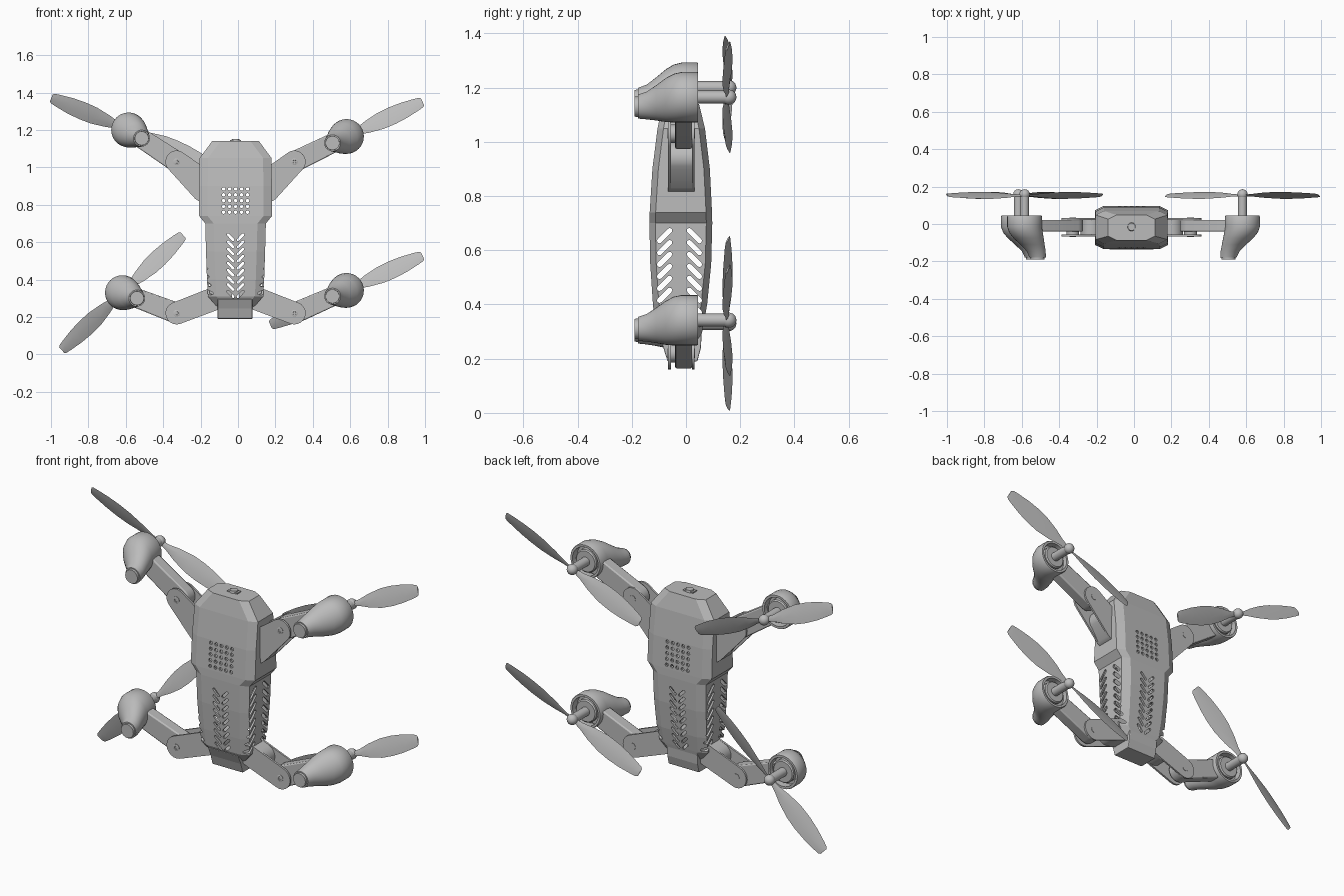
import bpy, bmesh, math
from mathutils import Vector

cube = bpy.data.objects.get("Cube")
if cube:
    bpy.data.objects.remove(cube, do_unlink=True)

grey = bpy.data.materials.new("plain_grey")
grey.use_nodes = True
grey.diffuse_color = (0.5, 0.5, 0.5, 1)
grey.node_tree.nodes["Principled BSDF"].inputs["Base Color"].default_value = (0.5, 0.5, 0.5, 1)

CX = -0.013  # centre line of the body


def make(name, bm, smooth=30, bevel=0):
    """Turn a bmesh into a shaded object."""
    bmesh.ops.recalc_face_normals(bm, faces=bm.faces)
    mesh = bpy.data.meshes.new(name)
    bm.to_mesh(mesh)
    bm.free()
    mesh.materials.append(grey)
    ob = bpy.data.objects.new(name, mesh)
    bpy.context.collection.objects.link(ob)
    if bevel:
        mod = ob.modifiers.new("bevel", "BEVEL")
        mod.width, mod.segments, mod.limit_method = bevel, 2, "ANGLE"
    bpy.ops.object.select_all(action="DESELECT")
    ob.select_set(True)
    bpy.context.view_layer.objects.active = ob
    if smooth:
        bpy.ops.object.shade_smooth_by_angle(angle=math.radians(smooth))
    return ob


def loft(bm, rings, cap_start=True, cap_end=True):
    rows = [[bm.verts.new(p) for p in ring] for ring in rings]
    n = len(rows[0])
    for a, b in zip(rows, rows[1:]):
        for i in range(n):
            bm.faces.new((a[i], a[(i + 1) % n], b[(i + 1) % n], b[i]))
    if cap_start:
        bm.faces.new(rows[0][::-1])
    if cap_end:
        bm.faces.new(rows[-1])


def prism(bm, outline, d0, d1, axis="y"):
    """Extrude a flat outline along y or x."""
    place = (lambda u, v, d: (u, d, v)) if axis == "y" else (lambda u, v, d: (d, u, v))
    loft(bm, [[place(u, v, d) for u, v in outline] for d in (d0, d1)])


def capsule(p, q, rp, rq, steps=10):
    """Outline with a round end at p and at q."""
    a = math.atan2(q[1] - p[1], q[0] - p[0])
    pts = []
    for c, r, start in ((p, rp, a + math.pi / 2), (q, rq, a - math.pi / 2)):
        for i in range(steps + 1):
            t = start + math.pi * i / steps
            pts.append((c[0] + r * math.cos(t), c[1] + r * math.sin(t)))
    return pts


def circle(x, y, z, r, n=32):
    return [(x + r * math.cos(math.tau * i / n), y, z + r * math.sin(math.tau * i / n))
            for i in range(n)]


def turned(bm, x, z, profile):
    """Stack of circles along y from (y, radius) pairs."""
    loft(bm, [circle(x, y, z, r) for y, r in profile])


# Hollow body: chamfered sections of (height, half width, front, back)
bm = bmesh.new()
sections = [(0.255, 0.10, -0.085, 0.05), (0.31, 0.148, -0.112, 0.062),
            (0.40, 0.153, -0.122, 0.078), (0.55, 0.158, -0.132, 0.093),
            (0.70, 0.162, -0.135, 0.097), (0.74, 0.195, -0.134, 0.096),
            (0.90, 0.194, -0.124, 0.088), (1.05, 0.192, -0.105, 0.07),
            (1.14, 0.125, -0.087, 0.048)]
rings = []
for z, w, f, b in sections:
    c, e = 0.045, 0.022
    half = [(w - c, f), (w, f + e), (w, b - e), (w - c, b)]
    rings.append([(CX + x, y, z) for x, y in half] + [(CX - x, y, z) for x, y in half[::-1]])
loft(bm, rings)
body = make("body_shell", bm, 0)
solid = body.modifiers.new("wall", "SOLIDIFY")
solid.thickness, solid.offset = 0.012, -1

# Vent cutters: speaker grid and V slots front to back, slanted slots side to side
front_cut, side_cut = bmesh.new(), bmesh.new()
for i in range(5):
    for j in range(5):
        p = (CX + (i - 2) * 0.032, 0.76 + j * 0.031)
        prism(front_cut, capsule(p, (p[0] + 0.0001, p[1]), 0.0095, 0.0095, 4), -0.3, 0.3)
for k in range(9):
    z = 0.32 + k * 0.038
    for s in (-1, 1):
        prism(front_cut, capsule((CX + s * 0.013, z - 0.012), (CX + s * 0.04, z + 0.016),
                                 0.007, 0.007, 4), -0.3, 0.3)
for k in range(8):
    z = 0.345 + k * 0.044
    for s in (-1, 1):
        prism(side_cut, capsule((-0.024 + s * 0.036, z + 0.02), (-0.024 + s * 0.074, z - 0.018),
                                0.0095, 0.0095, 4), -0.5, 0.5, "x")
cutters = [make("front_vent_cutter", front_cut, 0), make("side_vent_cutter", side_cut, 0)]
for cutter in cutters:
    cutter.hide_render = True
    mod = body.modifiers.new("vents", "BOOLEAN")
    mod.object, mod.operation, mod.solver = cutter, "DIFFERENCE", "EXACT"
bpy.context.view_layer.update()
body.data = bpy.data.meshes.new_from_object(
    body.evaluated_get(bpy.context.evaluated_depsgraph_get()))
body.modifiers.clear()
for cutter in cutters:
    bpy.data.objects.remove(cutter, do_unlink=True)

# Tail block under the body
bm = bmesh.new()
prism(bm, [(-0.108, 0.295), (-0.085, 0.245), (-0.068, 0.19), (0.042, 0.19),
           (0.055, 0.24), (0.058, 0.295)], CX - 0.096, CX + 0.09, "x")
make("tail_block", bm, 0, 0.004)

# Camera on the nose
bm = bmesh.new()
bmesh.ops.create_cube(bm, size=1)
for v in bm.verts:
    v.co = Vector((CX + v.co.x * 0.06, -0.015 + v.co.y * 0.034, 1.14 + v.co.z * 0.012))
make("camera_mount", bm, 0)
bm = bmesh.new()
bmesh.ops.create_cone(bm, cap_ends=True, segments=24, radius1=0.024, radius2=0.02, depth=0.02)
bmesh.ops.translate(bm, verts=bm.verts, vec=(CX, -0.015, 1.142))
make("camera_lens", bm)

# Blade stations: (distance, width)
BLADE = [(0.015, 0.022), (0.06, 0.036), (0.12, 0.07), (0.2, 0.098), (0.27, 0.102),
         (0.34, 0.092), (0.41, 0.07), (0.438, 0.058), (0.447, 0.042)]


def propeller(name, x, z, angle):
    bm = bmesh.new()
    for turn in (0, math.pi):
        a = math.radians(angle) + turn
        rings = []
        for r, w in BLADE:
            pitch = math.radians(24 - 12 * r)
            ring = []
            for s, t in ((-0.5, 0), (-0.2, -0.003), (0.2, -0.003), (0.5, 0), (0.2, 0.003), (-0.2, 0.003)):
                u, y = s * w * math.cos(pitch), s * w * math.sin(pitch) + t
                ring.append((x + r * math.cos(a) - u * math.sin(a), 0.153 + y,
                             z + r * math.sin(a) + u * math.cos(a)))
            rings.append(ring)
        loft(bm, rings)
    make(name + "_propeller", bm, 40)
    bm = bmesh.new()
    bmesh.ops.create_uvsphere(bm, u_segments=24, v_segments=12, radius=0.028)
    bmesh.ops.translate(bm, verts=bm.verts, vec=(x, 0.158, z))
    make(name + "_propeller_hub", bm)


def arm(name, side, root, root_r, pivot_z, motor, nose, angle):
    pivot = (CX + side * 0.315, pivot_z)
    root = (CX + side * root[0], root[1])
    mid = tuple(a + (b - a) * 0.35 for a, b in zip(root, pivot))
    # Inner arm: a solid root with a fork around the hinge
    for part, y0, y1, end, r in (("front_plate", -0.066, -0.055, pivot, 0.06),
                                 ("back_plate", 0.022, 0.032, pivot, 0.06),
                                 ("root", -0.066, 0.032, mid, 0.06)):
        bm = bmesh.new()
        prism(bm, capsule(root, end, root_r, r), y0, y1)
        make(f"{name}_inner_arm_{part}", bm)
    bm = bmesh.new()
    turned(bm, *pivot, [(-0.06, 0.034), (0.025, 0.034)])
    make(name + "_hinge_barrel", bm)
    bm = bmesh.new()
    turned(bm, *pivot, [(0.034, 0.018), (-0.068, 0.018), (-0.069, 0.016),
                        (-0.069, 0.009), (-0.064, 0.008)])
    make(name + "_hinge_screw", bm)
    # Outer arm reaching to the motor
    bm = bmesh.new()
    prism(bm, capsule(pivot, motor, 0.056, 0.05), -0.04, 0.022)
    make(name + "_outer_arm", bm, 30, 0.006)
    # Motor pod: round at the back with a recess, swept to an offset nose in front
    bm = bmesh.new()
    rings = []
    for y, m, r in ((0.008, 0, 0.076), (0.045, 0, 0.078), (0.045, 0, 0.09), (0.04, 0, 0.093),
                    (-0.015, 0, 0.093), (-0.045, 0.1, 0.09), (-0.075, 0.3, 0.081),
                    (-0.11, 0.6, 0.065), (-0.145, 0.88, 0.051), (-0.178, 1, 0.044),
                    (-0.178, 1, 0.038), (-0.19, 1, 0.037)):
        rings.append(circle(motor[0] + (nose[0] - motor[0]) * m, y,
                            motor[1] + (nose[1] - motor[1]) * m, r))
    loft(bm, rings)
    make(name + "_motor_pod", bm, 35)
    bm = bmesh.new()
    turned(bm, *motor, [(0.0, 0.062), (0.036, 0.062), (0.042, 0.056), (0.042, 0.024), (0.145, 0.024)])
    make(name + "_motor_and_shaft", bm)
    propeller(name, *motor, angle)


# Four arms, each folded out a little differently
UPPER, LOWER = ((0.16, 0.893), 0.083, 1.03), ((0.08, 0.31), 0.062, 0.22)
arm("upper_right", -1, *UPPER, (-0.585, 1.2), (-0.515, 1.155), -22.5)
arm("upper_left", 1, *UPPER, (0.58, 1.165), (0.505, 1.13), 24.5)
arm("lower_right", -1, *LOWER, (-0.618, 0.33), (-0.54, 0.3), 43.5)
arm("lower_left", 1, *LOWER, (0.58, 0.342), (0.505, 0.31), 24.5)
